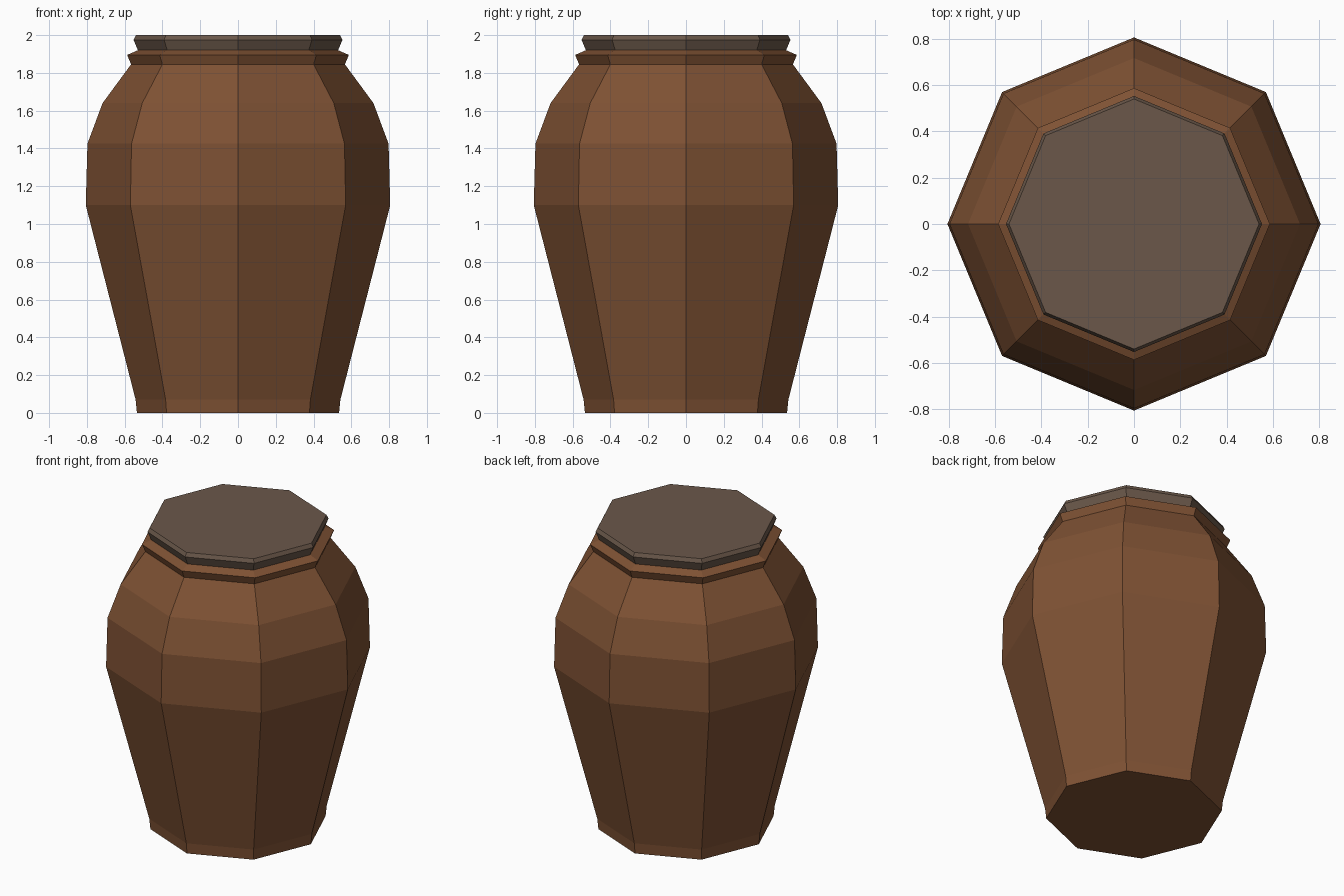
import bpy, bmesh, math

if "Cube" in bpy.data.objects:
    bpy.data.objects.remove(bpy.data.objects["Cube"])

SIDES = 8


def material(name, color):
    m = bpy.data.materials.new(name)
    m.diffuse_color = (*color, 1)
    m.use_nodes = True
    m.node_tree.nodes["Principled BSDF"].inputs["Base Color"].default_value = m.diffuse_color
    return m


def lathe(name, profile, mat):
    """Closed eight-sided solid from (radius, height) pairs, bottom to top."""
    bm = bmesh.new()
    rings = []
    for r, z in profile:
        rings.append([bm.verts.new((r * math.cos(2 * math.pi * i / SIDES),
                                    r * math.sin(2 * math.pi * i / SIDES), z))
                      for i in range(SIDES)])
    for a, b in zip(rings, rings[1:]):
        for i in range(SIDES):
            j = (i + 1) % SIDES
            bm.faces.new((a[i], a[j], b[j], b[i]))
    bm.faces.new(rings[0][::-1])
    bm.faces.new(rings[-1])
    mesh = bpy.data.meshes.new(name)
    bm.to_mesh(mesh)
    bm.free()
    mesh.materials.append(mat)
    ob = bpy.data.objects.new(name, mesh)
    bpy.context.collection.objects.link(ob)
    return ob


clay = material("brown clay", (0.212, 0.084, 0.034))
lid_mat = material("grey brown lid", (0.145, 0.097, 0.068))

# Pot body with foot, shoulder and flared collar
lathe("pot_body", [(0.535, 0), (0.542, 0.07), (0.806, 1.10), (0.797, 1.425),
                   (0.717, 1.64), (0.566, 1.845), (0.587, 1.895),
                   (0.53, 1.92)], clay)

# Lid flaring outward with a small top bevel
lathe("lid", [(0.53, 1.92), (0.553, 1.975), (0.54, 2.0)], lid_mat)
